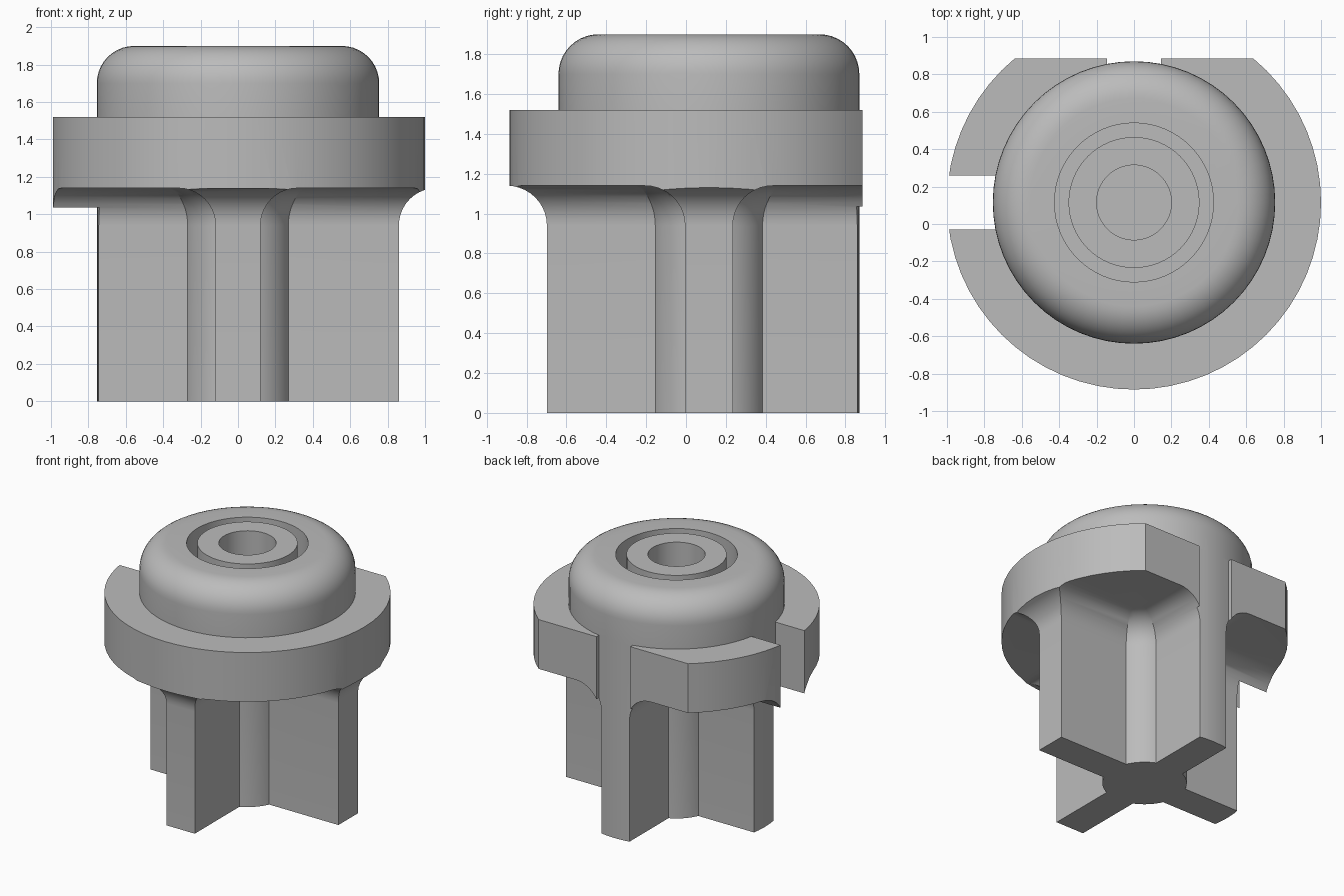
import bpy, bmesh, math
from mathutils import Vector

if "Cube" in bpy.data.objects:
    bpy.data.objects.remove(bpy.data.objects["Cube"])

AXIS = Vector((0, 0.115, 0))      # axis of the round parts
RIM, CAP, ARM = 1.0, 0.755, 0.12  # flange radius, cap radius, arm half width
FILLET, FLANGE_LOW, FLANGE_TOP, TOP = 0.2, 1.14, 1.52, 1.9
BACK_CUT = 0.77                   # flat back, measured from the axis

grey = bpy.data.materials.new("plain grey")
grey.use_nodes = True
grey.diffuse_color = (0.5, 0.5, 0.5, 1)
grey.node_tree.nodes["Principled BSDF"].inputs["Base Color"].default_value = (0.5, 0.5, 0.5, 1)


def loft(name, rings, closed=False):
    """Skin a list of equal point rings; cap both ends unless closed."""
    bm = bmesh.new()
    loops = [[bm.verts.new(Vector(p) + AXIS) for p in ring] for ring in rings]
    n = len(loops[0])
    for a, b in zip(loops, loops[1:]):
        for i in range(n):
            j = (i + 1) % n
            bm.faces.new((a[i], a[j], b[j], b[i]))
    bm.faces.new(loops[0])
    bm.faces.new(loops[-1])
    bmesh.ops.recalc_face_normals(bm, faces=bm.faces)
    mesh = bpy.data.meshes.new(name)
    bm.to_mesh(mesh)
    bm.free()
    obj = bpy.data.objects.new(name, mesh)
    bpy.context.collection.objects.link(obj)
    mesh.materials.append(grey)
    return obj


def turned(name, profile, sides=64):
    """Revolve (radius, z) points about the axis."""
    return loft(name, [[(r * math.cos(math.tau * i / sides), r * math.sin(math.tau * i / sides), z)
                        for i in range(sides)] for r, z in profile])


def bar(name, x0, x1, y0, y1, layers):
    """Rectangular bar whose outline grows by an offset at each height."""
    return loft(name, [[(x0 - d, y0 - d, z), (x1 + d, y0 - d, z),
                        (x1 + d, y1 + d, z), (x0 - d, y1 + d, z)] for d, z in layers])


def combine(target, tool, operation):
    mod = target.modifiers.new(operation, 'BOOLEAN')
    mod.operation, mod.solver, mod.object = operation, 'EXACT', tool
    bpy.context.view_layer.objects.active = target
    bpy.ops.object.modifier_apply(modifier=mod.name)
    bpy.data.objects.remove(tool)


def smooth(obj):
    bpy.ops.object.select_all(action='DESELECT')
    obj.select_set(True)
    bpy.context.view_layer.objects.active = obj
    bpy.ops.object.shade_smooth_by_angle(angle=math.radians(30))


# Cross-shaped stem flaring into the flange
angles = [math.pi / 2 * i / 10 for i in range(11)]
flare = [(0, 0)] + [(FILLET * (1 - math.cos(a)), FLANGE_LOW - FILLET + FILLET * math.sin(a))
                    for a in angles]
flare.append((FILLET, FLANGE_LOW + 0.1))
body = turned("flange_and_stem", [(0.295 + d, z) for d, z in flare])
combine(body, bar("side_arms", -1.2, 0.86, -ARM, ARM, flare), 'UNION')
combine(body, bar("front_back_arms", -ARM, ARM, -0.813, 1.2, flare), 'UNION')

# Flange disc, trimmed to its rim and flat back
combine(body, turned("disc", [(1.5, FLANGE_LOW), (1.5, FLANGE_TOP)]), 'UNION')
combine(body, turned("rim_trim", [(RIM, -0.1), (RIM, 2)]), 'INTERSECT')
through = [(0, -0.2), (0, 2.2)]
combine(body, bar("back_trim", -2, 2, BACK_CUT, 2, through), 'DIFFERENCE')

# Slots at the side and back, down to the cap radius
for x0, x1, y0, y1 in ((-2, -0.5, -0.145, 0.145), (-0.145, 0.145, 0.5, 2)):
    slot = bar("slot", x0, x1, y0, y1, through)
    combine(slot, turned("slot_floor", [(CAP, -0.4), (CAP, 2.4)]), 'DIFFERENCE')
    combine(body, slot, 'DIFFERENCE')
smooth(body)

# Rounded cap with a ring groove and a centre hole
edge = [(CAP - FILLET + FILLET * math.cos(a), TOP - FILLET + FILLET * math.sin(a)) for a in angles]
groove = [(0.425, TOP), (0.425, TOP - 0.3), (0.35, TOP - 0.3), (0.35, TOP)]
hole = [(0.2, TOP), (0.2, TOP - 0.36)]
cap = turned("cap", [(CAP, FLANGE_TOP)] + edge + groove + hole)
smooth(cap)
